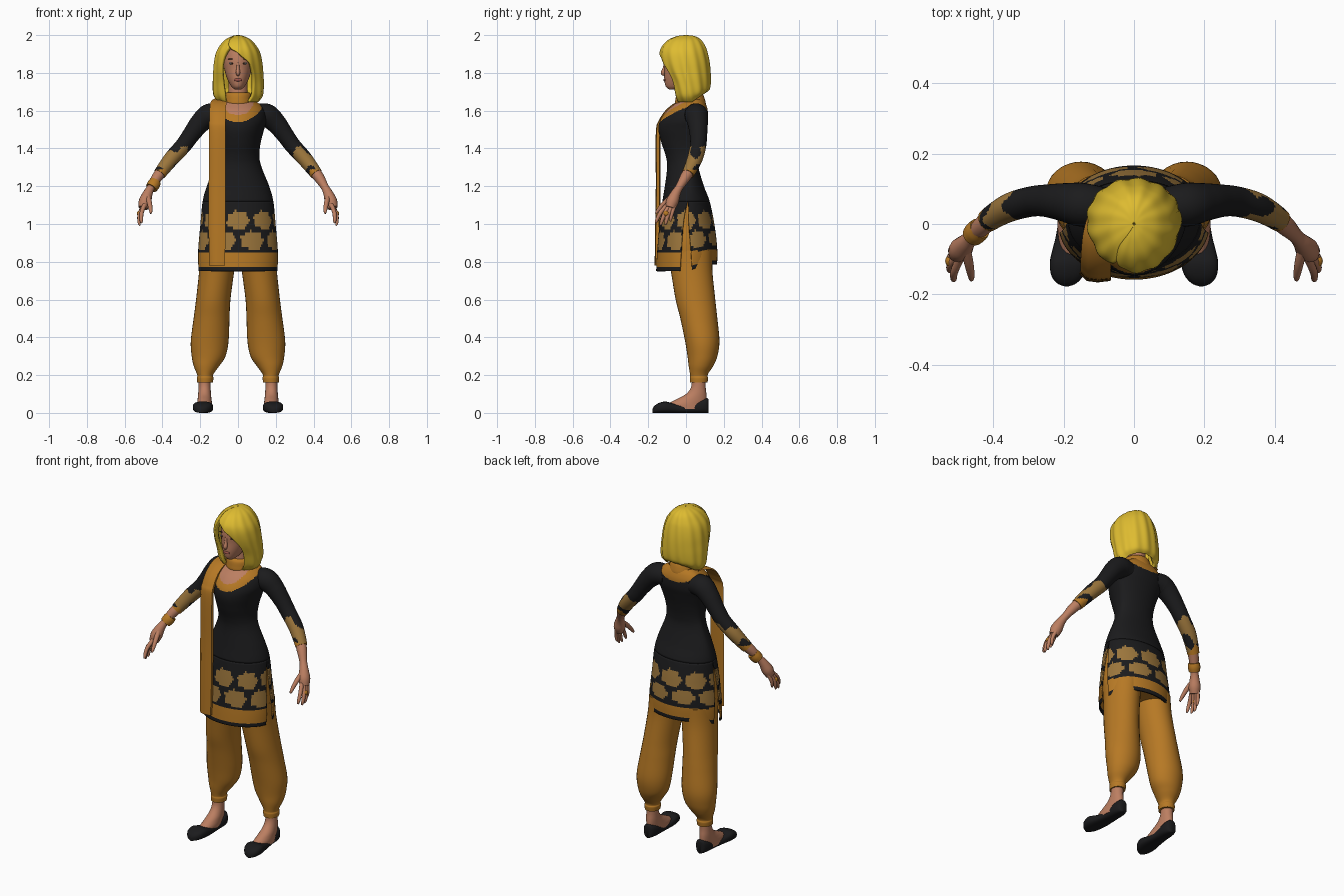
import bpy, bmesh, math
from math import sin, cos, pi, acos, atan2
from mathutils import Vector

def material(name, rgb):
    m = bpy.data.materials.new(name)
    m.diffuse_color = (*rgb, 1)
    return m

BLACK = material("black cloth", (0.011, 0.011, 0.012))
ORANGE = material("orange cloth", (0.47, 0.19, 0.018))
TAN = material("tan pattern", (0.33, 0.18, 0.045))
SKIN = material("skin", (0.50, 0.21, 0.12))
HAIR = material("yellow hair", (0.73, 0.50, 0.03))
LIP = material("lips", (0.34, 0.09, 0.07))
EYE = material("eye white", (0.40, 0.40, 0.42))
DARK = material("dark brown", (0.06, 0.03, 0.02))

def finish(bm, name, mats, rule=None, thick=0):
    bmesh.ops.recalc_face_normals(bm, faces=bm.faces)
    if rule:
        for f in bm.faces:
            f.material_index = rule(f.calc_center_median())
    me = bpy.data.meshes.new(name)
    bm.to_mesh(me)
    bm.free()
    ob = bpy.data.objects.new(name, me)
    bpy.context.collection.objects.link(ob)
    for m in mats:
        me.materials.append(m)
    if thick:
        s = ob.modifiers.new("thickness", 'SOLIDIFY')
        s.thickness, s.offset = thick, -1
    bpy.ops.object.select_all(action='DESELECT')
    ob.select_set(True)
    bpy.context.view_layer.objects.active = ob
    bpy.ops.object.shade_smooth_by_angle(angle=math.radians(50))
    return ob

def loft(name, rings, mats, rule=None, closed=True, caps=True, thick=0):
    """Skin a list of equal-length point rings."""
    bm = bmesh.new()
    rows = [[bm.verts.new(p) for p in r] for r in rings]
    n = len(rows[0])
    for a, b in zip(rows, rows[1:]):
        for i in range(n if closed else n - 1):
            j = (i + 1) % n
            bm.faces.new((a[i], a[j], b[j], b[i]))
    if closed and caps:
        bm.faces.new(rows[0])
        bm.faces.new(rows[-1])
    return finish(bm, name, mats, rule, thick)

def smooth(keys, n=6):
    """Catmull-Rom resampling of key tuples."""
    out = []
    for i in range(len(keys) - 1):
        ps = [keys[max(0, min(len(keys) - 1, i + d))] for d in (-1, 0, 1, 2)]
        for k in range(n):
            t = k / n
            out.append(tuple(b + 0.5 * t * (c - a + t * (2*a - 5*b + 4*c - d + t * (3*(b - c) + d - a)))
                             for a, b, c, d in zip(*ps)))
    return out + [tuple(keys[-1])]

def oval(z, w, yf, ym, yb, xc=0, n=32, a0=0, a1=2 * pi, closed=True):
    """Horizontal oval with separate front and back depth."""
    pts = []
    for i in range(n if closed else n + 1):
        a = a0 + (a1 - a0) * i / n
        s = sin(a)
        pts.append((xc + w * cos(a), ym + s * ((yb - ym) if s > 0 else (ym - yf)), z))
    return pts

def tube(name, keys, mats, rule=None, n=16, sub=4):
    """Tapered tube through (x, y, z, radius) keys."""
    ks = smooth(keys, sub)
    rings = []
    for i, k in enumerate(ks):
        d = (Vector(ks[min(i + 1, len(ks) - 1)][:3]) - Vector(ks[max(i - 1, 0)][:3])).normalized()
        u = d.cross(Vector((0, 1, 0.02))).normalized()
        v = d.cross(u)
        rings.append([Vector(k[:3]) + k[3] * (cos(2*pi*j/n) * u + sin(2*pi*j/n) * v) for j in range(n)])
    return loft(name, rings, mats, rule)

def ball(name, loc, scale, mat):
    bm = bmesh.new()
    bmesh.ops.create_uvsphere(bm, u_segments=16, v_segments=8, radius=1)
    for v in bm.verts:
        v.co = Vector(loc) + Vector([a * b for a, b in zip(v.co, scale)])
    return finish(bm, name, [mat])

# Tunic: closed bodice, then front and back skirt panels split at the sides
tunic = smooth([(.75, .213, -.158, 0, .165), (.85, .214, -.153, 0, .165), (1.0, .2, -.14, 0, .15),
                (1.12, .187, -.125, .01, .125), (1.2, .165, -.112, .015, .095), (1.3, .125, -.1, .015, .066),
                (1.36, .113, -.107, .015, .066), (1.43, .12, -.13, .02, .08), (1.5, .138, -.146, .03, .1),
                (1.55, .152, -.136, .04, .114), (1.6, .145, -.1, .045, .115), (1.635, .115, -.06, .05, .105),
                (1.66, .075, -.03, .05, .09)], 10)

def hem_lift(y, z):
    return 0.035 * max(0, min(1, y / 0.12)) * max(0, min(1, (1.0 - z) / 0.2))

def tunic_rule(c):
    z = c.z - hem_lift(c.y, c.z)
    if z < 0.768:
        return 0
    if z < 0.845:
        return 1
    if z < 1.1:  # two staggered rows of flower blobs
        a = atan2(c.y / 0.155, c.x / 0.21)
        for zr, off in ((1.02, 0), (0.913, pi / 8)):
            da = (a + off + pi / 8) % (pi / 4) - pi / 8
            dz = z - zr
            if math.hypot(da / 0.33, dz / 0.048) < 1 + 0.08 * cos(7 * atan2(dz, da * 0.17)):
                return 2
        return 0
    if c.y < 0.04:  # neckline
        if math.hypot(c.x / 0.085, (c.z - 1.66) / 0.085) < 1:
            return 3
        return 1 if math.hypot(c.x / 0.135, (c.z - 1.66) / 0.12) < 1 else 0
    return 1 if math.hypot(c.x / 0.135, (c.z - 1.66) / 0.07) < 1 else 0

CLOTH = [BLACK, ORANGE, TAN, SKIN]
loft("tunic_bodice", [oval(*k, n=96) for k in tunic[30:]], CLOTH, tunic_rule, caps=False, thick=.008)
for name, base in (("tunic_front_panel", -pi), ("tunic_back_panel", 0)):
    rings = []
    for k in tunic[:31]:
        g = 0.2 * max(0, (1.12 - k[0]) / 0.37) ** 0.6
        r = oval(*k, n=64, a0=base + g, a1=base + pi - g, closed=False)
        rings.append([(x, y, z + hem_lift(y, z)) for x, y, z in r])
    loft(name, rings, CLOTH, tunic_rule, closed=False, thick=.008)

# Trousers
loft("trouser_hips", [oval(*k) for k in smooth([(.8, .195, -.11, 0, .14), (.9, .2, -.125, 0, .14),
     (1.0, .19, -.12, 0, .13), (1.1, .176, -.105, .01, .11), (1.17, .15, -.09, .015, .08)])], [ORANGE])
leg = [(.86, .005, .2, -.1, .14), (.75, .02, .206, -.08, .14), (.6, .04, .222, -.055, .155),
       (.5, .045, .235, -.03, .166), (.38, .05, .25, -.005, .177), (.3, .066, .245, .008, .166),
       (.25, .098, .235, .014, .145), (.212, .126, .22, .02, .12), (.195, .133, .215, .022, .114),
       (.185, .13, .218, .02, .117), (.16, .133, .216, .022, .114)]
for s, side in ((1, "left"), (-1, "right")):
    loft(side + "_trouser_leg", [oval(z, (x1 - x0) / 2, y0, (y0 + y1) / 2, y1, s * (x0 + x1) / 2)
                                 for z, x0, x1, y0, y1 in smooth(leg)], [ORANGE])
    # Foot and flat shoe
    loft(side + "_ankle", [oval(z, w, y0, (y0 + y1) / 2, y1, s * .177) for z, w, y0, y1 in smooth(
        [(.2, .033, .03, .105), (.14, .032, .028, .104), (.1, .034, .0, .108), (.07, .037, -.055, .108),
         (.045, .04, -.1, .1), (.02, .04, -.1, .1)])], [SKIN])
    shoe = smooth([(.12, .174, .012, .07), (.112, .174, .028, .078), (.08, .174, .038, .07), (.03, .175, .038, .05),
                   (-.03, .178, .043, .043), (-.075, .182, .05, .052), (-.11, .186, .053, .06),
                   (-.145, .189, .046, .052), (-.168, .191, .028, .036), (-.177, .191, .006, .02)], 4)
    rings = []
    for y, xc, w, h in shoe:
        ring = []
        for i in range(24):
            c, d = cos(2 * pi * i / 24), sin(2 * pi * i / 24)
            ring.append((s * xc + w * math.copysign(abs(c) ** .7, c), y,
                         h / 2 + h / 2 * math.copysign(abs(d) ** .7, d)))
        rings.append(ring)
    loft(side + "_shoe", rings, [BLACK])

    # Sleeve with pattern and trim, then forearm and hand
    def sleeve_rule(c):
        if c.z < 1.288 and abs(c.x) > .38:
            return 1
        if c.z < 1.41 and abs(c.x) > .26:
            return 2 if sin(62 * c.x) + sin(75 * c.y + 1) + sin(48 * c.z) > -.35 else 0
        return 0
    arm = [(.09, .05, 1.575, .055), (.15, .055, 1.575, .062), (.2, .062, 1.535, .054), (.25, .066, 1.47, .046),
           (.29, .064, 1.415, .043), (.345, .05, 1.355, .041), (.385, .03, 1.305, .037), (.415, .01, 1.265, .033)]
    tube(side + "_sleeve", [(s * x, y, z, r) for x, y, z, r in arm], CLOTH, sleeve_rule, 32, 10)
    for part, keys in (
            ("forearm", [(.395, .025, 1.29, .031), (.43, -.005, 1.245, .028), (.46, -.035, 1.195, .021),
                         (.478, -.055, 1.16, .026), (.492, -.072, 1.12, .033), (.502, -.084, 1.085, .026)]),
            ("thumb", [(.478, -.07, 1.15, .014), (.468, -.115, 1.11, .013), (.462, -.15, 1.07, .009), (.462, -.16, 1.055, .004)]),
            ("index_finger", [(.495, -.1, 1.1, .012), (.51, -.135, 1.06, .011), (.512, -.155, 1.02, .009), (.51, -.16, 1.005, .004)]),
            ("middle_finger", [(.5, -.09, 1.095, .012), (.52, -.115, 1.05, .011), (.523, -.13, 1.01, .009), (.52, -.135, .992, .004)]),
            ("ring_finger", [(.503, -.075, 1.095, .012), (.521, -.095, 1.05, .011), (.523, -.106, 1.01, .009), (.52, -.11, .995, .004)]),
            ("little_finger", [(.503, -.06, 1.1, .011), (.517, -.073, 1.06, .01), (.518, -.08, 1.03, .008), (.516, -.082, 1.015, .004)])):
        tube(side + "_" + part, [(s * x, y, z, r) for x, y, z, r in keys], [SKIN])
    ball(side + "_finger_ring", (s * .522, -.105, 1.055), (.014, .016, .015), ORANGE)

    # Eyes and brows
    ball(side + "_eye", (s * .033, -.103, 1.85), (.015, .007, .006), EYE)
    ball(side + "_iris", (s * .033, -.108, 1.85), (.006, .004, .006), DARK)
    ball(side + "_brow", (s * .035, -.102, 1.873), (.019, .006, .003), DARK)

# Bracelet on one wrist
tube("bracelet", [(-.437, -.012, 1.225, .031), (-.447, -.022, 1.208, .034), (-.459, -.034, 1.19, .031)], [ORANGE])

# Neck, head and face
loft("neck", [oval(z, w, .02 - w, .02, .02 + w) for z, w in ((1.6, .06), (1.66, .052), (1.76, .05))], [SKIN])
loft("head", [oval(*k) for k in smooth([(1.713, .018, -.09, -.075, -.04), (1.73, .037, -.108, -.05, 0),
     (1.77, .058, -.115, -.03, .05), (1.82, .072, -.114, -.02, .08), (1.87, .078, -.115, -.01, .095),
     (1.93, .07, -.1, 0, .09), (1.97, .035, -.06, 0, .05)])], [SKIN])
tube("nose", [(0, -.11, 1.86, .006), (0, -.115, 1.825, .008), (0, -.121, 1.8, .012), (0, -.116, 1.787, .006)], [SKIN])
ball("lips", (0, -.113, 1.763), (.022, .007, .008), LIP)

# Bob hair: shell left open over the face, with a side-swept fringe
hair = smooth([(1.645, .105, -.055, .03, .105, -.065, .055), (1.68, .13, -.07, .02, .124, -.07, .075),
               (1.75, .134, -.09, .01, .13, -.08, .085), (1.81, .131, -.12, 0, .129, -.085, .08),
               (1.86, .126, -.136, -.005, .124, -.082, .052), (1.905, .116, -.138, -.01, .115, -.07, .0),
               (1.94, .098, -.126, -.01, .103, -.052, -.046), (1.975, .068, -.092, -.005, .08, -.045, -.045),
               (1.995, .03, -.045, 0, .045, -.02, -.02), (2.0, .003, -.003, 0, .003, 0, 0)], 5)
rings = []
for z, w, yf, ym, yb, xl, xr in hair:
    a0 = -acos(max(-.95, min(.95, xr / w)))
    a1 = 2 * pi - acos(max(-.95, min(.95, xl / w)))
    lift = .05 * max(0, (1.75 - z) / .105)
    ring = []
    for i, (x, y, zz) in enumerate(oval(z, w, yf, ym, yb, n=96, a0=a0, a1=a1, closed=False)):
        a = a0 + (a1 - a0) * i / 96
        k = 1 + .02 * sin(13 * a + 8 * z)  # soft strands
        ring.append((x * k, ym + (y - ym) * k, zz + lift * max(0, sin(a))))
    rings.append(ring)
loft("hair", rings, [HAIR], closed=False, thick=.02)

# Scarf: wrap around the neck and one long hanging end
loft("scarf_wrap", [oval(*k) for k in smooth([(1.615, .07, -.045, .03, .1), (1.635, .08, -.058, .03, .105),
     (1.66, .076, -.056, .025, .1), (1.685, .07, -.05, .02, .09), (1.697, .058, -.038, .02, .075)])], [ORANGE])
strip = smooth([(-.12, -.05, .04, 1.665), (-.143, -.058, -.04, 1.65), (-.15, -.065, -.1, 1.61),
                (-.152, -.066, -.143, 1.55), (-.153, -.065, -.16, 1.48), (-.155, -.066, -.16, 1.2),
                (-.155, -.066, -.164, .95), (-.153, -.07, -.166, .78)])
loft("scarf_end", [[(xl, y + .022, z), (xl + .02, y + .004, z), (xl * .4 + xr * .6, y, z), (xr, y + .004, z),
                    (xr, y + .02, z), (xl + .02, y + .026, z)] for xl, xr, y, z in strip], [ORANGE])
